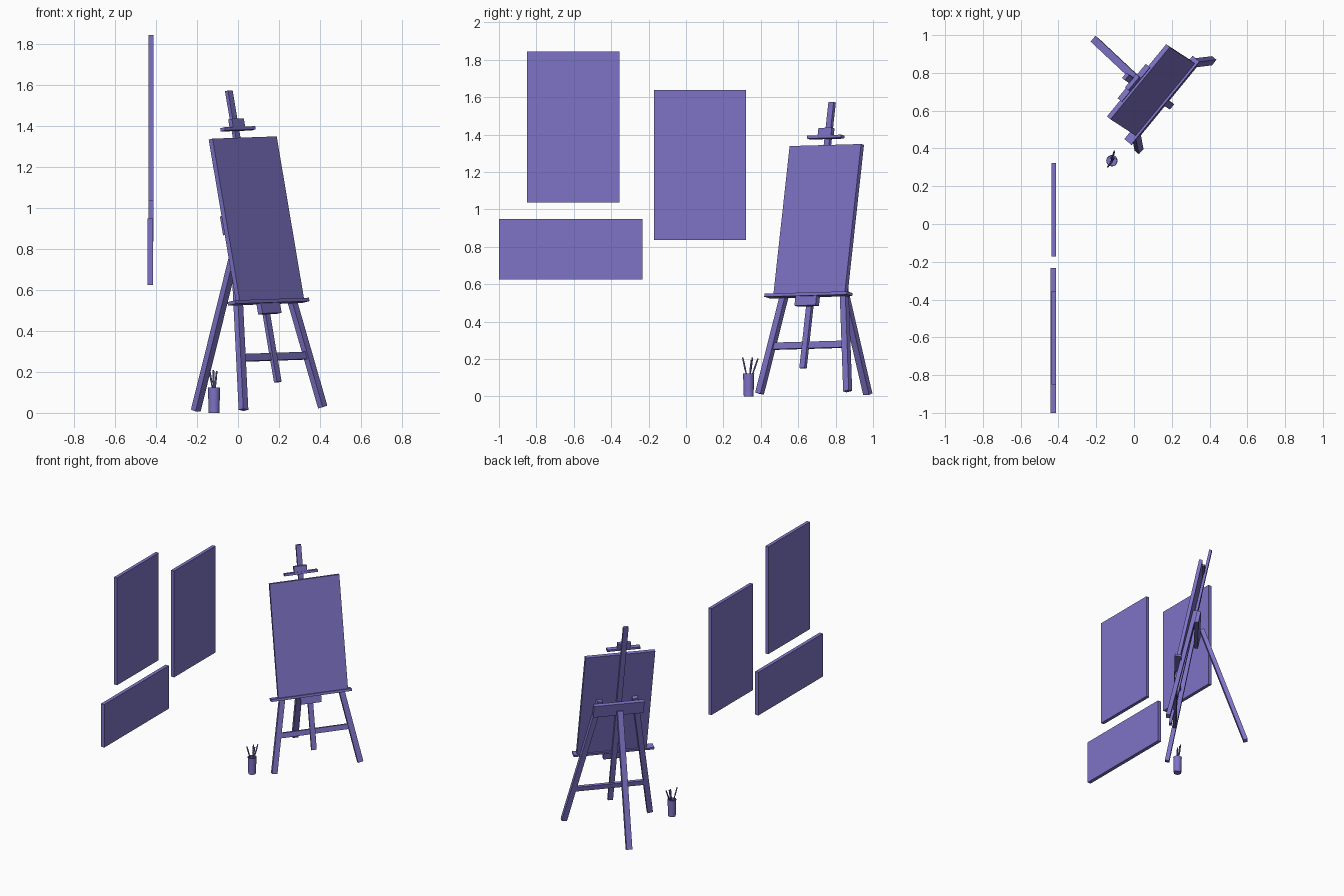
import bpy, bmesh, math
from mathutils import Matrix, Vector

if "Cube" in bpy.data.objects:
    bpy.data.objects.remove(bpy.data.objects["Cube"])

# Easel frame: local x across, y up the canvas, z out of its front face
U = Vector((0.634, 0.773, 0.022)).normalized()
N = U.cross(Vector((-0.166, 0.106, 0.98))).normalized()
V = N.cross(U)
EASEL = Matrix((U, V, N)).transposed().to_4x4()
EASEL.translation = (0.166, 0.658, 0.55)

# One violet paint for every part
VIOLET = bpy.data.materials.new("violet_paint")
VIOLET.diffuse_color = (0.207, 0.172, 0.565, 1)
VIOLET.use_nodes = True
VIOLET.node_tree.nodes["Principled BSDF"].inputs["Base Color"].default_value = VIOLET.diffuse_color


def finish(name, bm, matrix=Matrix()):
    bmesh.ops.recalc_face_normals(bm, faces=bm.faces)
    bm.transform(matrix)
    mesh = bpy.data.meshes.new(name)
    bm.to_mesh(mesh)
    bm.free()
    mesh.materials.append(VIOLET)
    ob = bpy.data.objects.new(name, mesh)
    bpy.context.collection.objects.link(ob)
    return ob


def box(name, lo, hi, matrix=Matrix()):
    lo, hi = Vector(lo), Vector(hi)
    bm = bmesh.new()
    bmesh.ops.create_cube(bm, size=1)
    bmesh.ops.scale(bm, vec=hi - lo, verts=bm.verts)
    bmesh.ops.translate(bm, vec=(lo + hi) / 2, verts=bm.verts)
    return finish(name, bm, matrix)


def beam(name, p, q, width, depth, side, matrix=Matrix()):
    """Square-ended bar from p to q; 'side' is the width direction."""
    p, q = Vector(p), Vector(q)
    z = (q - p).normalized()
    y = z.cross(Vector(side)).normalized()
    m = Matrix((y.cross(z), y, z)).transposed().to_4x4()
    m.translation = p
    return box(name, (-width / 2, -depth / 2, 0),
               (width / 2, depth / 2, (q - p).length), matrix @ m)


def rod(name, p, q, r1, r2, sides=8):
    p, q = Vector(p), Vector(q)
    bm = bmesh.new()
    bmesh.ops.create_cone(bm, cap_ends=True, segments=sides, radius1=r1,
                          radius2=r2, depth=(q - p).length)
    m = Matrix.Translation((p + q) / 2) @ (q - p).to_track_quat('Z', 'Y').to_matrix().to_4x4()
    return finish(name, bm, m)


# Hanging canvases
box("wall_canvas_high", (-0.437, -0.85, 1.037), (-0.412, -0.355, 1.845))
box("wall_canvas_middle", (-0.437, -0.172, 0.837), (-0.412, 0.322, 1.638))
box("wall_canvas_wide", (-0.441, -1.0, 0.624), (-0.414, -0.232, 0.948))

# Canvas on the easel
box("easel_canvas", (-0.247, 0, -0.025), (0.247, 0.81, 0), EASEL)

# Mast, ledge and top clamp
A = -0.016
box("mast", (A - 0.018, -0.4, -0.046), (A + 0.018, 1.05, -0.027), EASEL)
box("ledge", (A - 0.283, -0.013, -0.036), (A + 0.287, 0.004, 0.012), EASEL)
box("ledge_block", (A - 0.075, -0.064, -0.027), (A + 0.071, -0.013, 0.002), EASEL)
box("clamp_plate", (A - 0.12, 0.849, -0.032), (A + 0.115, 0.865, -0.003), EASEL)
box("clamp_block", (A - 0.05, 0.865, -0.03), (A + 0.042, 0.906, -0.006), EASEL)

# Front legs and crossbars
for name, s in (("left", -1), ("right", 1)):
    beam(f"front_leg_{name}", (s * 0.305, -0.53, -0.044), (s * 0.125, 0.452, -0.044),
         0.038, 0.03, (1, 0, 0), EASEL)
box("lower_crossbar", (-0.275, -0.29, -0.058), (0.265, -0.254, -0.038), EASEL)
box("upper_crossbar", (-0.182, 0.345, -0.088), (0.175, 0.438, -0.06), EASEL)

# Rear leg
beam("rear_leg", (-0.206, 0.972, 0.012), (0.018, 0.762, 0.915), 0.04, 0.03, U)

# Brush cup
C = Vector((-0.117, 0.335, 0))
bm = bmesh.new()
bmesh.ops.create_cone(bm, cap_ends=True, segments=20, radius1=0.026, radius2=0.03,
                      depth=0.124, matrix=Matrix.Translation(C + Vector((0, 0, 0.062))))
top = max(bm.faces, key=lambda f: f.calc_center_median().z)
bmesh.ops.inset_region(bm, faces=[top], thickness=0.003)
inner = bmesh.ops.extrude_face_region(bm, geom=[top])
bmesh.ops.delete(bm, geom=[top], context='FACES')
bmesh.ops.translate(bm, vec=(0, 0, -0.118),
                    verts=[v for v in inner["geom"] if isinstance(v, bmesh.types.BMVert)])
cup = finish("brush_cup", bm)
for f in cup.data.polygons:
    f.use_smooth = abs(f.normal.z) < 0.5
cup.data.set_sharp_from_angle(angle=math.radians(40))

# Brushes: handle and bristle tip
for i, (dx, dy, h) in enumerate([(-0.022, -0.032, 0.208), (-0.003, 0.02, 0.208),
                                 (0.013, 0.05, 0.203), (0.012, 0.015, 0.195)]):
    foot = C + Vector((-dx * 0.5, -dy * 0.35, 0.01))
    tip = C + Vector((dx, dy, h))
    neck = foot.lerp(tip, 0.7)
    rod(f"brush_handle_{i}", foot, neck, 0.003, 0.004)
    rod(f"brush_tip_{i}", neck, tip, 0.005, 0.004)
